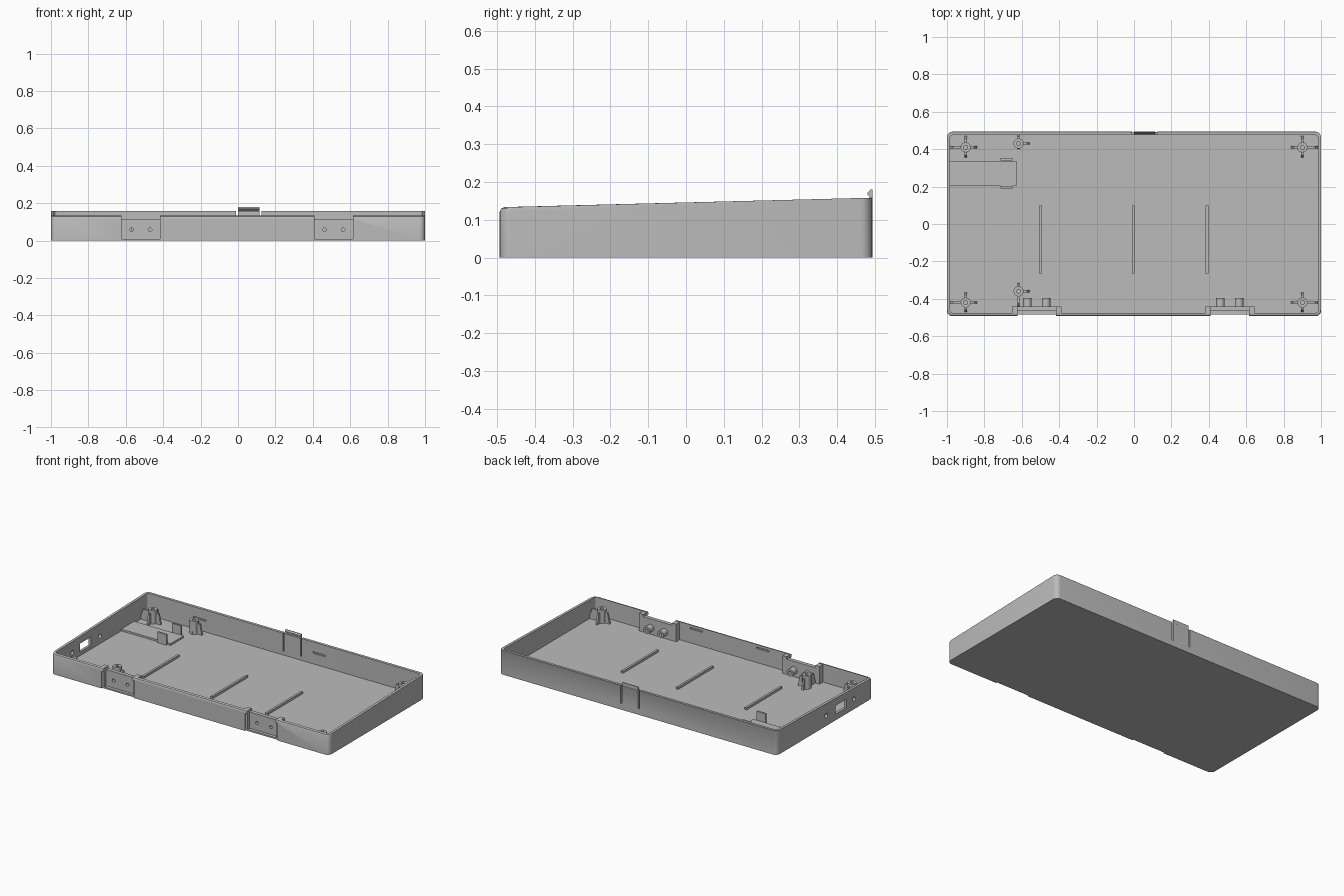
import bpy, bmesh, math
from mathutils import Vector, Matrix

if "Cube" in bpy.data.objects:
    bpy.data.objects.remove(bpy.data.objects["Cube"])

grey = bpy.data.materials.new("plain grey")
grey.diffuse_color = (0.5, 0.5, 0.5, 1)
grey.use_nodes = True
grey.node_tree.nodes["Principled BSDF"].inputs["Base Color"].default_value = grey.diffuse_color
FLOOR = 0.016


def finish(name, bm, smooth=True):
    bmesh.ops.recalc_face_normals(bm, faces=bm.faces)
    me = bpy.data.meshes.new(name)
    bm.to_mesh(me)
    bm.free()
    ob = bpy.data.objects.new(name, me)
    bpy.context.collection.objects.link(ob)
    me.materials.append(grey)
    if smooth:
        bpy.ops.object.select_all(action='DESELECT')
        bpy.context.view_layer.objects.active = ob
        ob.select_set(True)
        bpy.ops.object.shade_smooth_by_angle(angle=math.radians(30))
    return ob


def add_box(bm, x0, x1, y0, y1, z0, z1):
    m = Matrix.Translation(((x0 + x1) / 2, (y0 + y1) / 2, (z0 + z1) / 2))
    bmesh.ops.create_cube(bm, size=1, matrix=m @ Matrix.Diagonal((x1 - x0, y1 - y0, z1 - z0, 1)))


def box(name, *dims):
    bm = bmesh.new()
    add_box(bm, *dims)
    return finish(name, bm, False)


def add_cyl(bm, axis, centre, r, length, seg=24):
    rot = Vector((0, 0, 1)).rotation_difference(Vector(axis)).to_matrix().to_4x4()
    bmesh.ops.create_cone(bm, cap_ends=True, segments=seg, radius1=r, radius2=r,
                          depth=length, matrix=Matrix.Translation(centre) @ rot)


def boolean(target, tool, op):
    mod = target.modifiers.new(op, 'BOOLEAN')
    mod.operation, mod.solver, mod.object = op, 'EXACT', tool
    bpy.context.view_layer.objects.active = target
    bpy.ops.object.modifier_apply(modifier=mod.name)
    bpy.data.objects.remove(tool)


def outline(hx, hy, r, n=6):
    pts = []
    for k, (sx, sy) in enumerate([(1, 1), (-1, 1), (-1, -1), (1, -1)]):
        for i in range(n + 1):
            a = math.radians(90 * (k + i / n))
            pts.append((sx * (hx - r) + r * math.cos(a), sy * (hy - r) + r * math.sin(a)))
    return pts


def top_z(y):
    return 0.146 + 0.0255 * y


# Tray shell: rounded outline, sloping rim, eased front edge
bm = bmesh.new()
outer, inner = outline(1, 0.493, 0.03), outline(0.983, 0.476, 0.015)
ease = [0.012 if y < -0.46 else 0.002 for _, y in outer]
loops = [
    [(x, y, 0) for x, y in outer],
    [(x, y, top_z(y) - e) for (x, y), e in zip(outer, ease)],
    [(x, y + 0.3 * e, top_z(y) - 0.3 * e) for (x, y), e in zip(outer, ease)],
    [(x, y + e if e > 0.01 else y, top_z(y)) for (x, y), e in zip(outer, ease)],
    [(x, y, top_z(y)) for x, y in inner],
    [(x, y, FLOOR) for x, y in inner],
]
rings = [[bm.verts.new(p) for p in lp] for lp in loops]
for a, b in zip(rings, rings[1:]):
    for i in range(len(a)):
        j = (i + 1) % len(a)
        bm.faces.new((a[i], a[j], b[j], b[i]))
bm.faces.new(rings[0])
bm.faces.new(rings[-1])
tray = finish("tray_shell", bm, False)

# Thickened wall behind each front hinge pocket
POCKETS = (-0.52, 0.512)
for cx in POCKETS:
    boolean(tray, box("pocket_block", cx - 0.133, cx + 0.133, -0.48, -0.44, 0.008, 0.131), 'UNION')

# Cutters for pockets, slits, ports and grooves
for cx in POCKETS:
    boolean(tray, box("pocket_cut", cx - 0.104, cx + 0.104, -0.6, -0.465, 0.01, 0.3), 'DIFFERENCE')
    boolean(tray, box("notch_cut", cx - 0.104, cx + 0.104, -0.6, -0.42, 0.116, 0.3), 'DIFFERENCE')
    boolean(tray, box("ledge_cut", cx - 0.118, cx + 0.118, -0.6, -0.485, -0.1, 0.112), 'DIFFERENCE')
    for dx in (-0.05, 0.05):
        bm = bmesh.new()
        add_cyl(bm, (0, 1, 0), (cx + dx, -0.45, 0.058), 0.01, 0.06, 16)
        boolean(tray, finish("screw_cut", bm, False), 'DIFFERENCE')
for x in (-0.006, 0.12):
    boolean(tray, box("latch_slit", x - 0.005, x + 0.005, 0.45, 0.55, 0.04, 0.3), 'DIFFERENCE')
boolean(tray, box("port_cut", -1.1, -0.95, -0.22, -0.11, 0.04, 0.095), 'DIFFERENCE')
for y in (-0.3, -0.015):
    bm = bmesh.new()
    add_cyl(bm, (1, 0, 0), (-1, y, 0.066), 0.014, 0.1, 20)
    boolean(tray, finish("port_screw_cut", bm, False), 'DIFFERENCE')
for x, y, z in ((-0.61, 0.476, 0.09), (0.25, 0.476, 0.09), (0.26, -0.476, 0.112), (-0.22, -0.476, 0.112)):
    boolean(tray, box("groove_cut", x - 0.045, x + 0.045, y - 0.007, y + 0.007, z - 0.005, z + 0.005), 'DIFFERENCE')
bpy.ops.object.select_all(action='DESELECT')
tray.select_set(True)
bpy.context.view_layer.objects.active = tray
bpy.ops.object.shade_smooth_by_angle(angle=math.radians(30))

# Rear latch with inward barb
bm = bmesh.new()
prof = [(0.480, 0.15), (0.493, 0.15), (0.493, 0.18), (0.488, 0.18), (0.481, 0.172), (0.481, 0.166), (0.486, 0.162)]
face = bm.faces.new([bm.verts.new((0.0, y, z)) for y, z in prof])
ext = bmesh.ops.extrude_face_region(bm, geom=[face])
bmesh.ops.translate(bm, vec=(0.114, 0, 0), verts=[g for g in ext["geom"] if isinstance(g, bmesh.types.BMVert)])
finish("rear_latch", bm, False)


# Hollow cylinder made by revolving its wall section
def tube(name, r, hole, base, height, axis=(0, 0, 1), seg=24):
    bm = bmesh.new()
    sect = [(hole, 0), (r, 0), (r, height), (hole, height)]
    rot = Vector((0, 0, 1)).rotation_difference(Vector(axis)).to_matrix()
    ring = [[bm.verts.new(Vector(base) + rot @ Vector((q * math.cos(a), q * math.sin(a), h))) for q, h in sect]
            for a in (2 * math.pi * i / seg for i in range(seg))]
    for i in range(seg):
        a, b = ring[i], ring[(i + 1) % seg]
        for k in range(4):
            bm.faces.new((a[k], b[k], b[(k + 1) % 4], a[(k + 1) % 4]))
    return finish(name, bm)


# Screw posts with tapered fins: lengths toward +x, +y, -x, -y
POSTS = [(-0.9, 0.41, (0.06, 0.06, 0.09, 0.055)), (0.9, 0.41, (0.09, 0.06, 0.06, 0.055)),
         (-0.9, -0.42, (0.06, 0.055, 0.09, 0.05)), (0.9, -0.42, (0.09, 0.055, 0.06, 0.05)),
         (-0.617, 0.43, (0.06, 0.05, 0, 0.03)), (-0.617, -0.36, (0.06, 0.045, 0, 0.085))]
for px, py, fins in POSTS:
    tube("screw_post", 0.027, 0.011, (px, py, FLOOR - 0.002), 0.088)
    bm = bmesh.new()
    for k, length in enumerate(fins):
        if not length:
            continue
        rot = Matrix.Translation((px, py, 0)) @ Matrix.Rotation(k * math.pi / 2, 4, 'Z')
        side = [(0.022, FLOOR - 0.002), (length, FLOOR - 0.002), (length * 0.75, 0.085), (0.022, 0.085)]
        a, b = [[bm.verts.new(rot @ Vector((u, s, z))) for u, z in side] for s in (-0.006, 0.006)]
        bm.faces.new(a)
        bm.faces.new(b)
        for i in range(4):
            j = (i + 1) % 4
            bm.faces.new((a[i], a[j], b[j], b[i]))
    finish("post_fins", bm, False)

# Screw bosses behind the pockets
for cx in POCKETS:
    for dx in (-0.05, 0.05):
        tube("pocket_boss", 0.023, 0.01, (cx + dx, -0.442, 0.058), 0.046, (0, 1, 0))

# Floor ribs
for x in (-0.5, -0.005, 0.39):
    box("floor_rib", x - 0.007, x + 0.007, -0.265, 0.1, FLOOR - 0.002, FLOOR + 0.014)

# Raised board pad with retaining clips
box("board_pad", -0.984, -0.627, 0.203, 0.337, FLOOR - 0.002, FLOOR + 0.012)
for y in (0.197, 0.346):
    box("board_clip", -0.715, -0.65, y - 0.006, y + 0.006, FLOOR - 0.002, 0.085)
